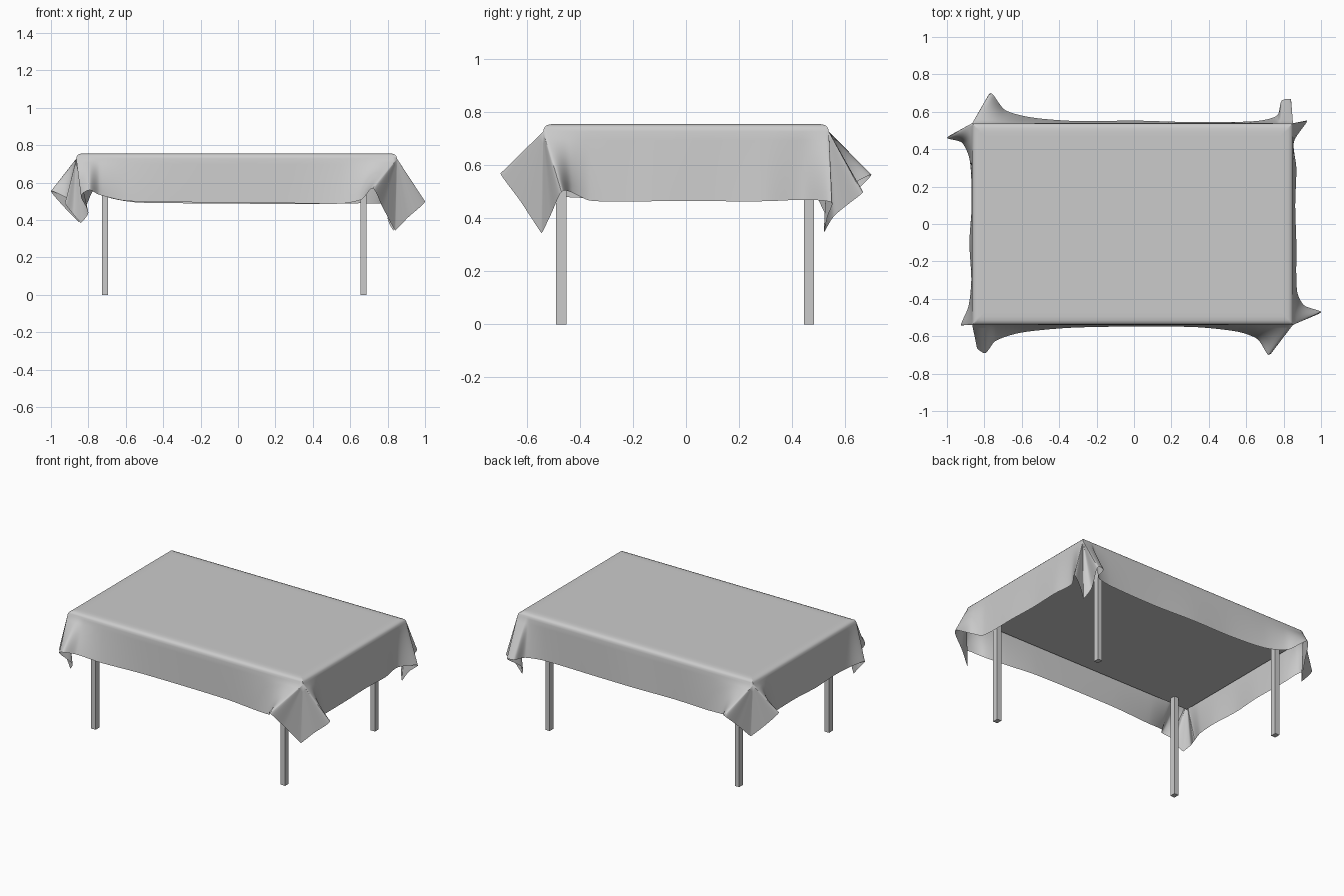
import bpy, bmesh
from mathutils import Vector
from mathutils.geometry import interpolate_bezier

if "Cube" in bpy.data.objects:
    bpy.data.objects.remove(bpy.data.objects["Cube"])

X0, X1, Y = -0.865, 0.85, 0.539      # rim of the covered table top


def box(name, lo, hi):
    lo, hi = Vector(lo), Vector(hi)
    bpy.ops.mesh.primitive_cube_add(size=1, location=(lo + hi) / 2)
    ob = bpy.context.object
    ob.name = name
    ob.scale = hi - lo
    bpy.ops.object.transform_apply(location=False, rotation=False, scale=True)
    return ob


# Table top and legs
box("table_top", (X0 + .012, -Y + .012, .67), (X1 - .012, Y - .012, .748))
for nx, x in (("left", -.71), ("right", .67)):
    for ny, y in (("front", -.471), ("back", .465)):
        box(f"{ny}_{nx}_leg", (x - .016, y - .019, 0), (x + .016, y + .019, .67))

# Hem of the cloth, counter-clockwise: (approach along side, fan around corner, exit)
corners = [
    ((X1, -Y),   # front right: open square flap
     [(.3, -.55, .49), (.55, -.575, .488), (.66, -.615, .51)],
     [(.72, -.70, .57), (.775, -.625, .465), (.84, -.545, .345), (.91, -.51, .415), (1, -.47, .50)],
     [(.91, -.435, .50), (.872, -.36, .467)]),
    ((X1, Y),    # back right: gathered tails
     [(.868, -.1, .465), (.862, .1, .465), (.868, .3, .465), (.855, .44, .47)],
     [(.925, .55, .46), (.87, .535, .41), (.83, .52, .345), (.80, .56, .41), (.84, .665, .495)],
     [(.79, .66, .50), (.765, .58, .49), (.65, .55, .49)]),
    ((X0, Y),    # back left: open square flap
     [(.3, .545, .485), (0, .553, .488), (-.3, .55, .49), (-.55, .57, .495), (-.69, .61, .52)],
     [(-.765, .70, .565), (-.81, .62, .48), (-.85, .54, .39), (-.93, .50, .47), (-1, .46, .555)],
     [(-.92, .435, .52), (-.878, .34, .48)]),
    ((X0, -Y),   # front left: gathered tails
     [(-.868, .1, .475), (-.88, -.1, .475), (-.87, -.3, .475), (-.885, -.44, .48)],
     [(-.925, -.54, .49), (-.88, -.525, .43), (-.84, -.545, .385), (-.80, -.58, .44), (-.84, -.66, .53)],
     [(-.795, -.69, .56), (-.74, -.625, .535), (-.6, -.58, .503), (-.3, -.553, .496)]),
]


def clamp(x, y, inset):
    return Vector((min(max(x, X0 + inset), X1 - inset),
                   min(max(y, -Y + inset), Y - inset), 0))


hem, rim, soft = [], [], []
for apex, before, fan, after in corners:
    for group in (before, fan, after):
        for k, p in enumerate(group):
            hem.append(Vector(p))
            rim.append(Vector((*apex, 0)) if group is fan else clamp(p[0], p[1], 0))
            soft.append(.15 if group is fan and k == 2 else .8)   # cloth corner stays sharp

# Smooth the hem into a dense closed loop with matching rim points
n, RES = len(hem), 9
tan = []
for i in range(n):
    a, b, c = hem[i - 1], hem[i], hem[(i + 1) % n]
    tan.append((c - a) / ((b - a).length + (c - b).length) * soft[i])
low, up = [], []
for i in range(n):
    j = (i + 1) % n
    d = (hem[j] - hem[i]).length / 3
    pts = interpolate_bezier(hem[i], hem[i] + tan[i] * d, hem[j] - tan[j] * d, hem[j], RES)
    for k, p in enumerate(pts[:-1]):
        low.append(p)
        up.append(rim[i].lerp(rim[j], k / (RES - 1)))

# Tablecloth: flat top, rolled rim, skirt ruled down to the hem
bm = bmesh.new()
rows = []
for inset, z in ((.07, .757), (.045, .757), (.025, .755), (.01, .75), (.003, .741)):
    rows.append([bm.verts.new(clamp(u.x, u.y, inset) + Vector((0, 0, z))) for u in up])
ROWS = 8
for r in range(ROWS + 1):
    t = r / ROWS
    rows.append([bm.verts.new((u + Vector((0, 0, .728))).lerp(l, t)) for u, l in zip(up, low)])
m = len(low)
bm.faces.new(rows[0])
for a, b in zip(rows, rows[1:]):
    for i in range(m):
        j = (i + 1) % m
        bm.faces.new((a[i], b[i], b[j], a[j]))
bmesh.ops.remove_doubles(bm, verts=bm.verts, dist=.0003)
me = bpy.data.meshes.new("tablecloth")
bm.to_mesh(me)
bm.free()
cloth = bpy.data.objects.new("tablecloth", me)
bpy.context.collection.objects.link(cloth)
bpy.ops.object.select_all(action='DESELECT')
cloth.select_set(True)
bpy.context.view_layer.objects.active = cloth
bpy.ops.object.shade_smooth_by_angle(angle=.9)
